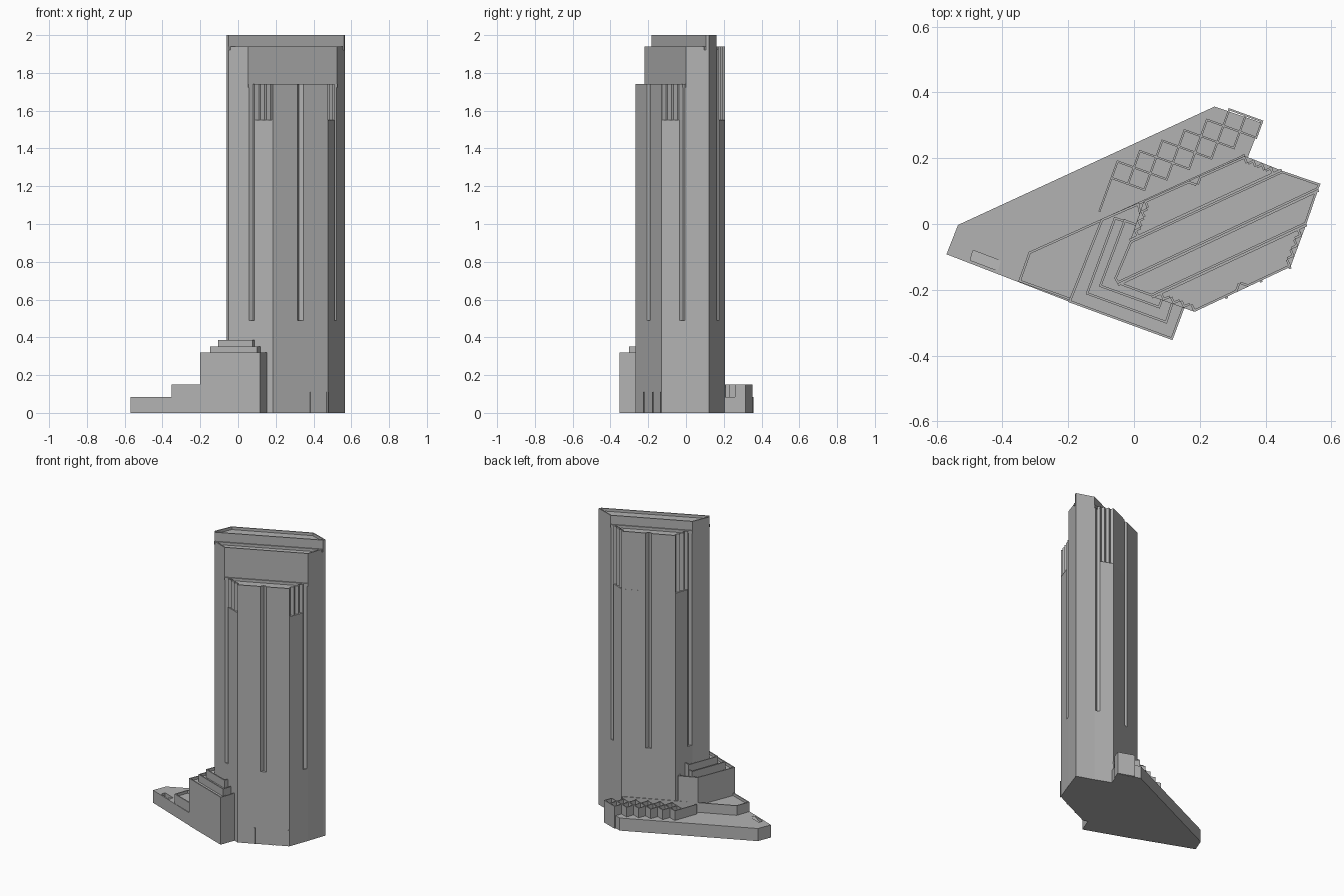
import bpy
import bmesh
from mathutils import Vector

cube = bpy.data.objects.get("Cube")
if cube:
    bpy.data.objects.remove(cube, do_unlink=True)

stone = bpy.data.materials.new("grey_stone")
stone.use_nodes = True
GREY = (0.45, 0.45, 0.45, 1)
stone.diffuse_color = GREY
stone.node_tree.nodes["Principled BSDF"].inputs["Base Color"].default_value = GREY

RIM_THICK, RIM_HIGH = 0.007, 0.018


def prism(bm, pts, z0, z1):
    """Add a closed vertical prism over a counter-clockwise outline."""
    low = [bm.verts.new((p[0], p[1], z0)) for p in pts]
    high = [bm.verts.new((p[0], p[1], z1)) for p in pts]
    bm.faces.new(low[::-1])
    bm.faces.new(high)
    for i in range(len(pts)):
        j = (i + 1) % len(pts)
        bm.faces.new((low[i], low[j], high[j], high[i]))


def wall(bm, a, b, thick, z0, z1):
    """Add a thin wall on the left side of the segment a-b."""
    a, b = Vector(a), Vector(b)
    d = (b - a).normalized()
    n = Vector((-d.y, d.x)) * thick
    prism(bm, [a, b, b + n, a + n], z0, z1)


def finish(bm, name):
    mesh = bpy.data.meshes.new(name)
    bm.to_mesh(mesh)
    bm.free()
    mesh.materials.append(stone)
    obj = bpy.data.objects.new(name, mesh)
    bpy.context.scene.collection.objects.link(obj)
    return obj


def notched(pts, cuts):
    """Cut V grooves into outline edges: cuts are (edge, centre, width)."""
    out = []
    for i, p in enumerate(pts):
        a, b = Vector(p), Vector(pts[(i + 1) % len(pts)])
        d = (b - a).normalized()
        n = Vector((-d.y, d.x))
        new = [a]
        for edge, t, w in sorted(cuts):
            if edge == i:
                c = a.lerp(b, t)
                new += [c - d * w / 2, c + n * w / 2, c + d * w / 2]
        for q in new:
            if not out or (q - out[-1]).length > 0.003:
                out.append(q)
    return out


def roofed(bm, pts, z0, z1):
    """Prism with a parapet around a sunken roof."""
    prism(bm, pts, z0, z1 - RIM_HIGH)
    for i, p in enumerate(pts):
        wall(bm, p, pts[(i + 1) % len(pts)], RIM_THICK, z1 - RIM_HIGH, z1)


def tower_part(name, pts, top, long_cuts=(), short_cuts=()):
    bm = bmesh.new()
    if long_cuts:
        prism(bm, pts, 0, 0.49)
        prism(bm, notched(pts, long_cuts), 0.49, 1.55)
        roofed(bm, notched(pts, list(long_cuts) + list(short_cuts)), 1.55, top)
    else:
        roofed(bm, pts, 0, top)
    return finish(bm, name)


# Tower: four parallel slabs stepping down from the tallest
tower_part("tall_slab", [(-0.06, -0.165), (-0.05, -0.182), (0.56, 0.105),
                         (0.567, 0.122), (0.45, 0.162), (-0.012, -0.052)], 2.0)
tower_part("middle_slab", [(-0.05, -0.182), (0.053, -0.22),
                           (0.524, 0.0), (0.56, 0.105)], 1.94)


def grooves(ends):
    """One long groove by the inner slab, then three short ones per end face."""
    first, last = ends
    w = 0.031
    long_cuts = [(first, 0.16, w), (1, 0.5, 0.036), (last, 0.84, w)]
    short = [(first, 0.16 + 0.235 * k, w) for k in (1, 2, 3)]
    short += [(last, 0.84 - 0.235 * k, w) for k in (1, 2, 3)]
    return long_cuts, short


tower_part("front_slab", [(0.053, -0.22), (0.184, -0.267),
                          (0.476, -0.13), (0.524, 0.0)], 1.74, *grooves((0, 2)))
tower_part("back_slab", [(0.45, 0.162), (0.336, 0.207),
                         (0.03, 0.07), (-0.012, -0.052)], 1.94, *grooves((0, 2)))

# Thin fins at the foot of the front face
bm = bmesh.new()
for t in (0.33, 0.69, 0.99):
    a, b = Vector((0.184, -0.267)), Vector((0.476, -0.13))
    c, d = a.lerp(b, t), (b - a).normalized()
    wall(bm, c + d * 0.004, c - d * 0.004, 0.005, 0, 0.11)
finish(bm, "foot_fins")

# Low base with a sunken ramp
bm = bmesh.new()
prism(bm, [(-0.57, -0.092), (-0.2, -0.235), (0.1, -0.15), (0.4, 0.1), (0.345, 0.2),
           (0.387, 0.308), (0.245, 0.357), (-0.535, -0.003)], 0, 0.085)
base = finish(bm, "base")

bm = bmesh.new()
prism(bm, [(-0.498, -0.11), (-0.413, -0.142), (-0.405, -0.112), (-0.489, -0.08)], 0.05, 0.12)
for v in bm.verts:
    if v.co.x > -0.45 and v.co.z < 0.08:
        v.co.z = 0.084
cutter = finish(bm, "ramp_cutter")
cutter.hide_render = True
cutter.hide_viewport = True
cutter.display_type = 'WIRE'
cut = base.modifiers.new("ramp", 'BOOLEAN')
cut.operation = 'DIFFERENCE'
cut.solver = 'EXACT'
cut.object = cutter

# Terrace with a low parapet
bm = bmesh.new()
roofed(bm, [(-0.352, -0.175), (-0.18, -0.237), (0.1, -0.12), (0.34, 0.15),
            (0.336, 0.212), (-0.32, -0.085)], 0, 0.15)
finish(bm, "terrace")

# Stepped entrance block wrapping the tower corner
tiers = [
    ("lower_tier", [(-0.1, 0.015), (-0.2, -0.237), (0.117, -0.353), (0.155, -0.25),
                    (0.1, -0.2), (0.03, 0.0), (0.015, 0.065)], 0, 0.32),
    ("middle_tier", [(-0.06, 0.022), (-0.147, -0.213), (0.1, -0.303), (0.12, -0.24),
                     (0.08, -0.2), (0.01, 0.0)], 0.28, 0.352),
    ("upper_tier", [(-0.03, 0.015), (-0.107, -0.19), (0.078, -0.257), (0.092, -0.22),
                    (0.05, -0.18), (0.01, 0.0)], 0.31, 0.387),
]
for name, pts, z0, z1 in tiers:
    bm = bmesh.new()
    roofed(bm, pts, z0, z1)
    finish(bm, name)

# Diagonal lattice of square planters behind the tower
U, V = Vector((0.94, -0.342)), Vector((0.342, 0.94))
ORIGIN, CELL = Vector((-0.05, 0.19)), 0.053
segments = {((0, -n), (0, -n - 1)) for n in range(3)}
for k in range(6):
    for i in (k, k + 1):
        segments |= {((i, k), (i + 1, k)), ((i, k - 1), (i + 1, k - 1)),
                     ((i, k), (i, k - 1)), ((i + 1, k), (i + 1, k - 1))}
bm = bmesh.new()
for p, q in sorted(segments):
    a, b = (ORIGIN + CELL * (c[0] * U + c[1] * V) for c in (p, q))
    d = (b - a).normalized() * 0.003
    n = Vector((-d.y, d.x))
    wall(bm, a - d - n, b + d - n, 0.006, 0, 0.15)
finish(bm, "planter_lattice")
